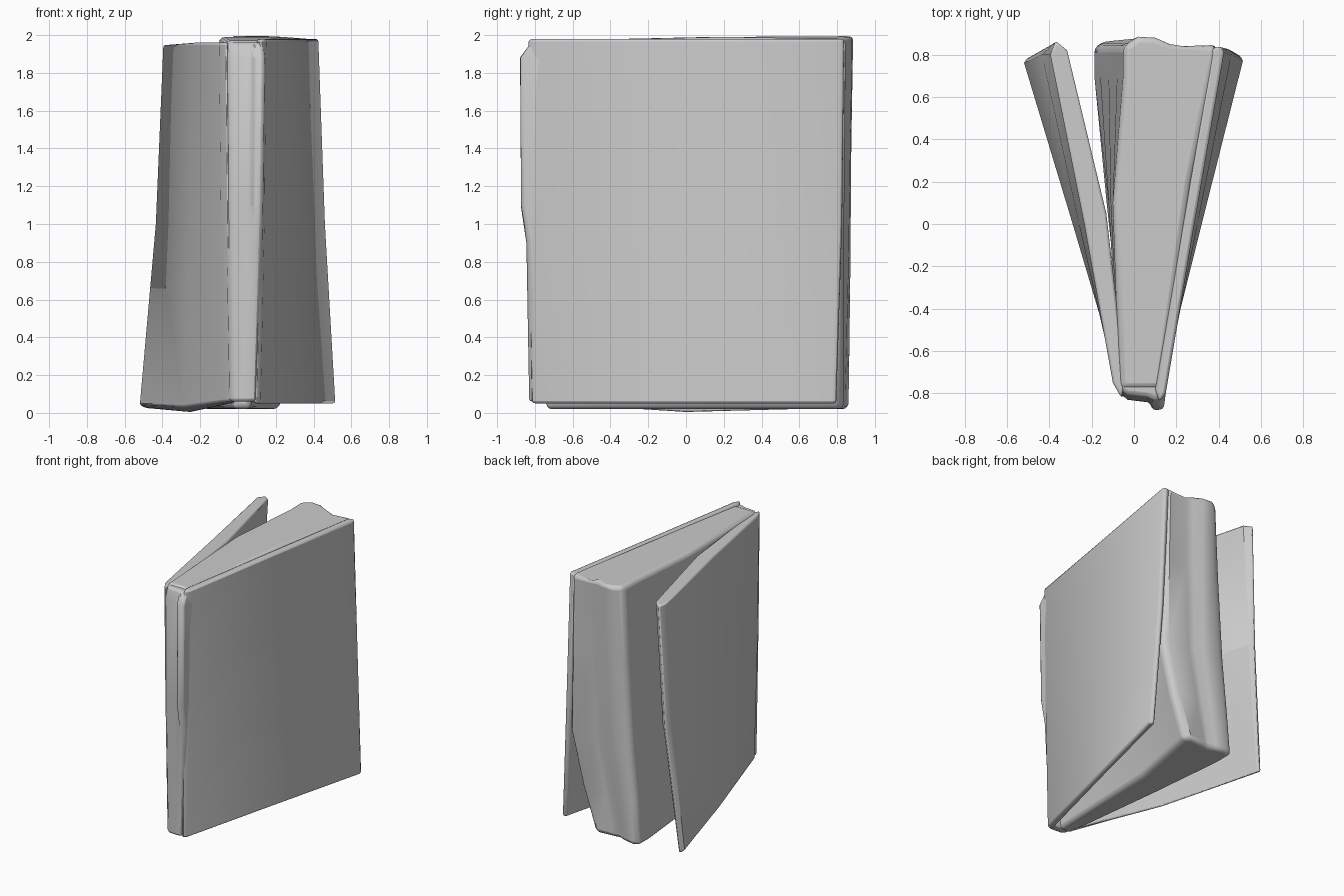
import bpy, bmesh


def loft(name, rings, bevel=0.02, segments=2):
    """Skin a stack of equal-length rings; each ring is (z, [(x, y) or (x, y, dz)])."""
    bm = bmesh.new()
    rows = []
    for z, pts in rings:
        rows.append([bm.verts.new((p[0], p[1], z + (p[2] if len(p) > 2 else 0))) for p in pts])
    n = len(rows[0])
    for lo, hi in zip(rows, rows[1:]):
        for i in range(n):
            j = (i + 1) % n
            bm.faces.new((lo[i], lo[j], hi[j], hi[i]))
    bm.faces.new(rows[0][::-1])
    bm.faces.new(rows[-1])
    bmesh.ops.recalc_face_normals(bm, faces=bm.faces)
    mesh = bpy.data.meshes.new(name)
    bm.to_mesh(mesh)
    bm.free()
    ob = bpy.data.objects.new(name, mesh)
    bpy.context.collection.objects.link(ob)
    mod = ob.modifiers.new("soft_edges", 'BEVEL')
    mod.width, mod.segments = bevel, segments
    mod.limit_method, mod.angle_limit = 'ANGLE', 0.9
    bpy.ops.object.select_all(action='DESELECT')
    ob.select_set(True)
    bpy.context.view_layer.objects.active = ob
    bpy.ops.object.shade_smooth_by_angle(angle=0.7)
    return ob


# Page block: two swollen leaf bundles with a groove, twisting toward the left at the foot
loft("page_block", [
    (0.02, [(-0.03, -0.74), (0.07, -0.74), (0.10, 0.20), (0.22, 0.80), (0.17, 0.835),
            (0.04, 0.825), (0.00, 0.82), (-0.05, 0.84), (-0.14, 0.86), (-0.19, 0.84),
            (-0.19, 0.70), (-0.13, 0.10)]),
    (0.35, [(-0.04, -0.74), (0.09, -0.74), (0.17, 0.20), (0.33, 0.80), (0.28, 0.835),
            (0.11, 0.825), (0.06, 0.82), (0.01, 0.85), (-0.10, 0.865), (-0.16, 0.84),
            (-0.16, 0.70), (-0.12, 0.10)]),
    (0.75, [(-0.06, -0.76), (0.11, -0.76), (0.27, 0.20), (0.43, 0.80), (0.38, 0.835),
            (0.19, 0.825), (0.14, 0.83), (0.08, 0.86), (-0.05, 0.87), (-0.12, 0.84),
            (-0.12, 0.70), (-0.12, 0.10)]),
    (1.40, [(-0.07, -0.78), (0.13, -0.78), (0.27, 0.20), (0.41, 0.81), (0.38, 0.84),
            (0.22, 0.835), (0.16, 0.84), (0.10, 0.87), (0.00, 0.875), (-0.08, 0.84),
            (-0.08, 0.70), (-0.11, 0.10)]),
    (1.99, [(-0.07, -0.78, -0.02), (0.13, -0.78, -0.02), (0.27, 0.20), (0.395, 0.82, -0.01),
            (0.37, 0.845, -0.01), (0.23, 0.84, -0.01), (0.17, 0.85), (0.10, 0.88, 0.01),
            (0.02, 0.885, 0.01), (-0.05, 0.84), (-0.05, 0.70), (-0.10, 0.10)]),
], bevel=0.03, segments=3)

# Right cover: flares outward toward the foot
loft("right_cover", [
    (0.05, [(0.09, -0.82), (0.12, -0.80), (0.32, 0.00), (0.515, 0.77),
            (0.50, 0.80), (0.475, 0.79), (0.28, 0.00), (0.08, -0.78)]),
    (1.00, [(0.11, -0.84), (0.14, -0.80), (0.30, 0.00), (0.46, 0.80),
            (0.45, 0.83), (0.415, 0.82), (0.25, 0.00), (0.10, -0.78)]),
    (1.98, [(0.12, -0.84), (0.15, -0.80), (0.285, 0.00), (0.425, 0.81),
            (0.41, 0.84), (0.37, 0.83), (0.23, 0.00), (0.10, -0.78)]),
], bevel=0.018)

# Left cover: stands open, away from the pages
loft("left_cover", [
    (0.0, [(-0.03, -0.80, 0.06), (-0.07, -0.74, 0.06), (-0.29, 0.00, 0.03), (-0.52, 0.76, 0.04),
           (-0.505, 0.785, 0.04), (-0.485, 0.78, 0.02), (-0.25, 0.00), (-0.02, -0.74, 0.05)]),
    (1.0, [(-0.05, -0.82), (-0.09, -0.75), (-0.26, 0.00), (-0.435, 0.80),
           (-0.41, 0.84), (-0.375, 0.82), (-0.19, 0.05), (-0.03, -0.74)]),
    (1.96, [(-0.06, -0.82), (-0.10, -0.75), (-0.235, 0.00), (-0.395, 0.80, -0.01),
            (-0.37, 0.865, -0.02), (-0.315, 0.82, -0.01), (-0.13, 0.05), (-0.04, -0.74)]),
], bevel=0.018)

# Spine strip with a worn ridge on its upper right side
loft("spine", [
    (0.06, [(-0.05, -0.76), (-0.045, -0.80), (-0.02, -0.825), (0.04, -0.83),
            (0.08, -0.83), (0.095, -0.815), (0.10, -0.76)]),
    (0.90, [(-0.065, -0.76), (-0.06, -0.80), (-0.03, -0.83), (0.05, -0.84),
            (0.09, -0.845), (0.125, -0.835), (0.14, -0.76)]),
    (1.10, [(-0.07, -0.76), (-0.06, -0.80), (-0.03, -0.83), (0.07, -0.84),
            (0.09, -0.875), (0.13, -0.87), (0.145, -0.76)]),
    (1.88, [(-0.07, -0.76), (-0.065, -0.80), (-0.03, -0.83), (0.07, -0.84),
            (0.09, -0.88), (0.14, -0.875), (0.155, -0.76)]),
    (1.96, [(-0.07, -0.74), (-0.06, -0.78), (-0.03, -0.80), (0.06, -0.81),
            (0.09, -0.82), (0.13, -0.82), (0.14, -0.74)]),
], bevel=0.015)
